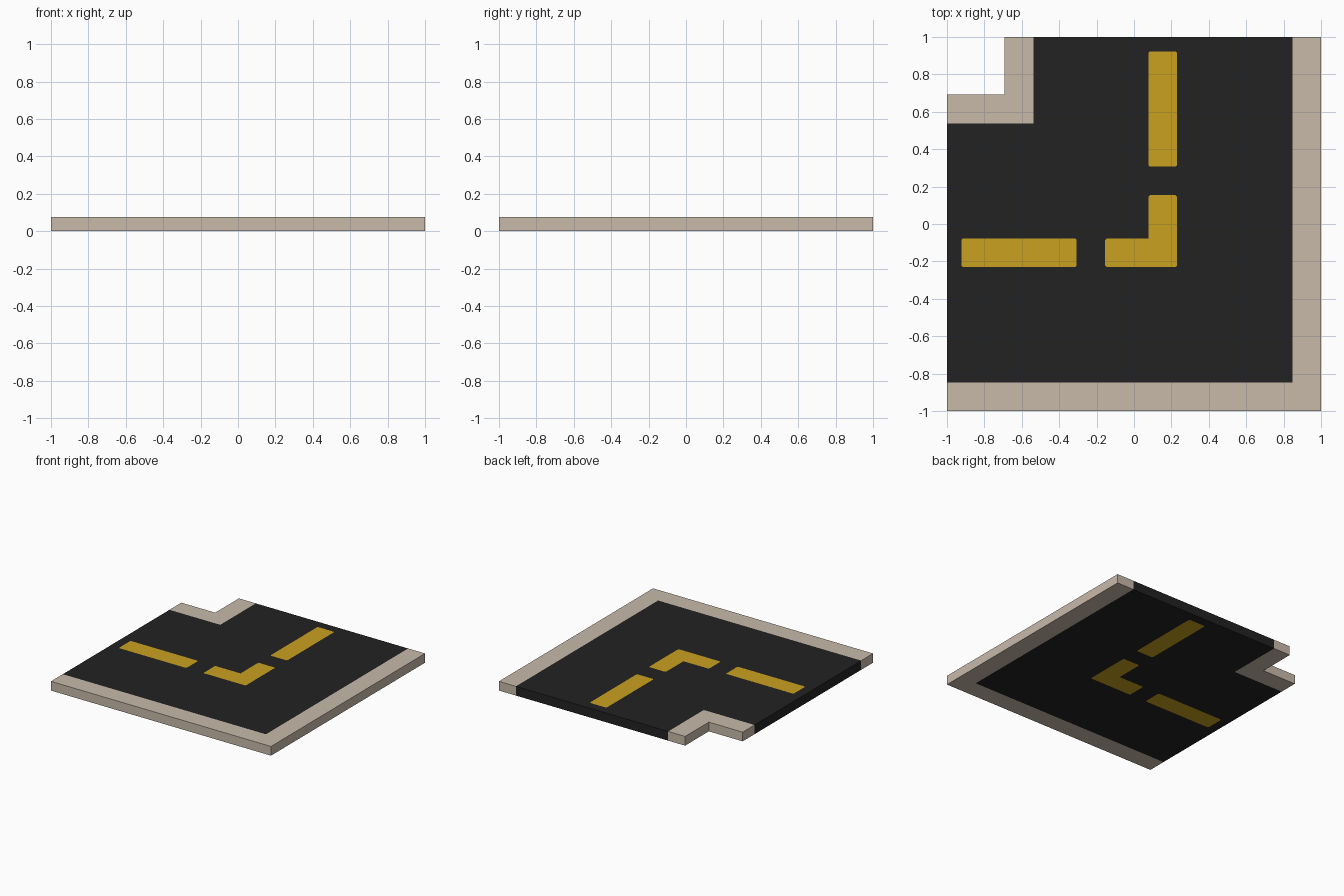
import bpy, bmesh
from mathutils import Vector

if "Cube" in bpy.data.objects:
    bpy.data.objects.remove(bpy.data.objects["Cube"])

U = 1 / 13          # layout unit: the tile is 26 units wide and 1 unit thick
GAP = 0.0006        # paint sits this far proud of the slab, above and below


def material(name, color):
    m = bpy.data.materials.new(name)
    m.diffuse_color = (*color, 1)
    m.use_nodes = True
    m.node_tree.nodes["Principled BSDF"].inputs["Base Color"].default_value = m.diffuse_color
    return m


STONE = material("pale stone", (0.578, 0.491, 0.402))
ASPHALT = material("dark asphalt", (0.016, 0.016, 0.016))
YELLOW = material("yellow paint", (0.584, 0.356, 0.014))


def on_rim(a, b):
    """True when an outline edge lies on the outside of the tile."""
    for i in (0, 1):
        if a[i] == b[i] and abs(a[i]) == 13:
            return True
    notch_x = a[0] == b[0] == -9 and min(a[1], b[1]) >= 9
    notch_y = a[1] == b[1] == 9 and max(a[0], b[0]) <= -9
    return notch_x or notch_y


def clip_corners(outline, size):
    """Nip the convex corners of a counter-clockwise outline."""
    pts = [Vector(p) for p in outline]
    out = []
    for i, p in enumerate(pts):
        d0 = (p - pts[i - 1]).normalized()
        d1 = (pts[(i + 1) % len(pts)] - p).normalized()
        if d0.cross(d1) > 0:
            out += [p - d0 * size, p + d1 * size]
        else:
            out.append(p)
    return [tuple(p) for p in out]


def slab(name, outline, mat, inset):
    """Top and bottom faces, with walls only along the tile's rim."""
    bm = bmesh.new()
    low = [bm.verts.new((x * U, y * U, inset)) for x, y in outline]
    high = [bm.verts.new((x * U, y * U, U - inset)) for x, y in outline]
    bm.faces.new(high)
    bm.faces.new(low[::-1])
    for i in range(len(outline)):
        j = (i + 1) % len(outline)
        if on_rim(outline[i], outline[j]):
            bm.faces.new((low[i], low[j], high[j], high[i]))
    mesh = bpy.data.meshes.new(name)
    bm.to_mesh(mesh)
    bm.free()
    mesh.materials.append(mat)
    obj = bpy.data.objects.new(name, mesh)
    bpy.context.collection.objects.link(obj)


# Road bend and the two kerbs
slab("road", [(-13, -11), (11, -11), (11, 13), (-7, 13), (-7, 7), (-13, 7)],
     ASPHALT, GAP)
slab("outer_kerb", [(-13, -13), (13, -13), (13, 13), (11, 13), (11, -11), (-13, -11)],
     STONE, GAP)
slab("inner_kerb", [(-13, 7), (-7, 7), (-7, 13), (-9, 13), (-9, 9), (-13, 9)],
     STONE, GAP)

# Painted centre line, showing on both faces
dashes = {
    "left_dash": [(-12, -3), (-4, -3), (-4, -1), (-12, -1)],
    "back_dash": [(1, 4), (3, 4), (3, 12), (1, 12)],
    "corner_dash": [(-2, -3), (3, -3), (3, 2), (1, 2), (1, -1), (-2, -1)],
}
for name, outline in dashes.items():
    slab(name, clip_corners(outline, 0.1), YELLOW, 0)
